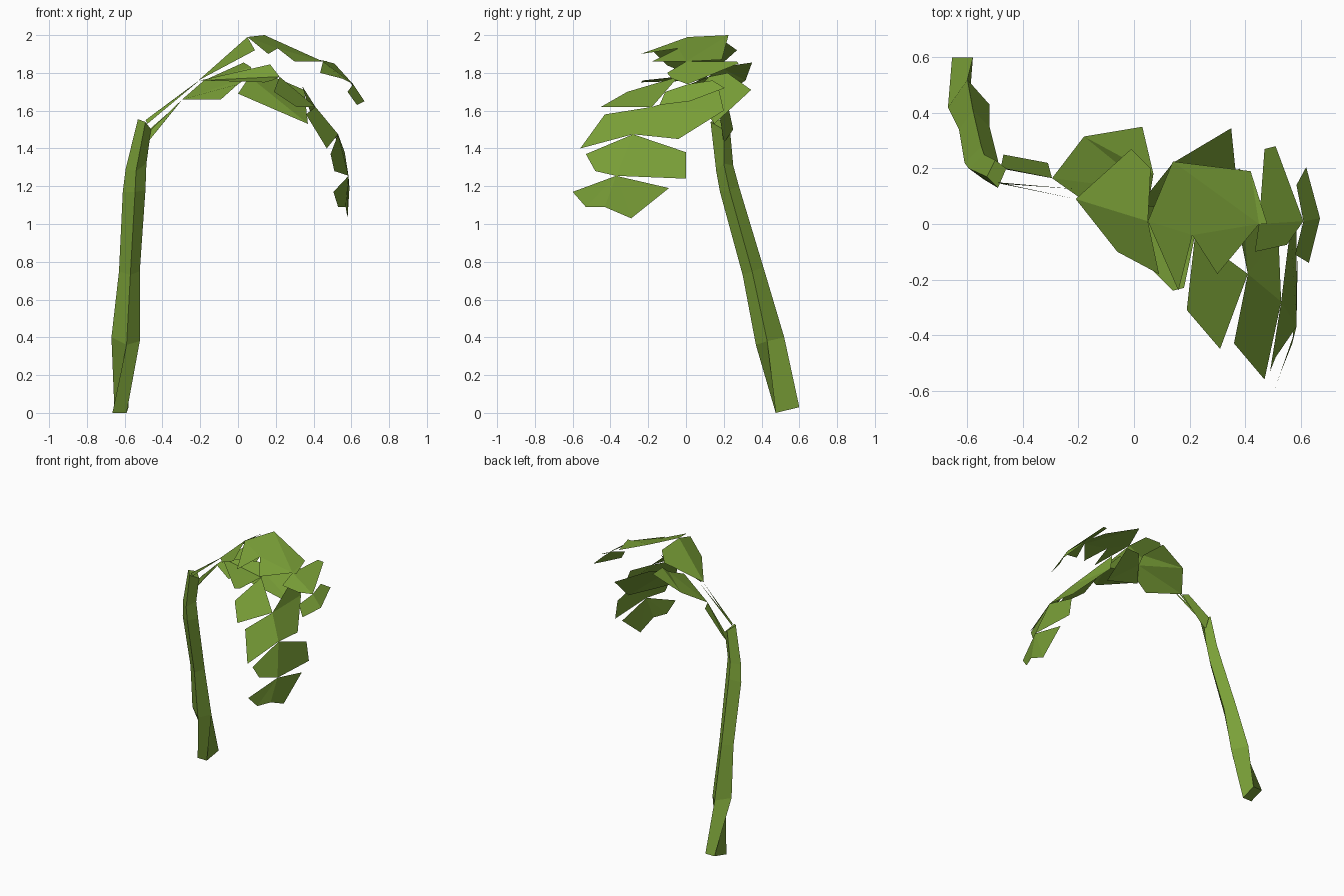
import bpy, bmesh

green = bpy.data.materials.new("leaf_green")
green.diffuse_color = (0.20, 0.36, 0.04, 1)


def make(name, polys):
    """One flat-shaded object from a list of polygons, shared points welded."""
    bm = bmesh.new()
    for poly in polys:
        bm.faces.new([bm.verts.new(p) for p in poly])
    bmesh.ops.remove_doubles(bm, verts=bm.verts[:], dist=0.0005)
    bmesh.ops.triangulate(bm, faces=[f for f in bm.faces if len(f.verts) > 4])
    me = bpy.data.meshes.new(name)
    bm.to_mesh(me)
    bm.free()
    me.materials.append(green)
    ob = bpy.data.objects.new(name, me)
    bpy.context.collection.objects.link(ob)


def leaf(name, a, b, front, back):
    """Folded leaf: two blades sharing the midrib a-b."""
    polys = []
    if front:
        polys.append([a, *front, b])
    if back:
        polys.append([b, *reversed(back), a])
    make(name, polys)


# Four-sided leaning stem, rings ordered left, front, right, back
rings = [
    [(-.655, .60, .03), (-.665, .475, 0), (-.59, .475, 0), (-.58, .60, .03)],
    [(-.67, .42, .40), (-.59, .37, .36), (-.52, .43, .38), (-.60, .52, .40)],
    [(-.63, .34, .75), (-.57, .30, .73), (-.52, .35, .75), (-.58, .41, .77)],
    [(-.61, .22, 1.17), (-.545, .18, 1.17), (-.49, .23, 1.18), (-.55, .28, 1.20)],
    [(-.595, .20, 1.29), (-.54, .16, 1.28), (-.485, .20, 1.32), (-.54, .25, 1.31)],
    [(-.53, .17, 1.555), (-.49, .13, 1.54), (-.46, .20, 1.50), (-.50, .23, 1.53)],
]
sides = [[r[i], r[(i + 1) % 4], s[(i + 1) % 4], s[i]]
         for r, s in zip(rings, rings[1:]) for i in range(4)]
make("stem", [rings[0][::-1], rings[-1]] + sides)

# Thin stalks carrying the two fronds
make("upper_stalk", [
    [(-.49, .15, 1.55), (-.48, .145, 1.53), (-.20, .125, 1.765)],
    [(-.49, .15, 1.55), (-.48, .145, 1.53), (-.21, .09, 1.755)]])
make("lower_stalk", [
    [(-.48, .20, 1.43), (-.47, .25, 1.50), (-.31, .22, 1.64), (-.295, .165, 1.66)],
    [(-.48, .20, 1.43), (-.46, .20, 1.50), (-.295, .165, 1.66)]])

# Upper frond
u = [(-.21, .09, 1.76), (.05, .01, 1.99), (.45, 0, 1.86), (.61, .01, 1.74), (.67, .02, 1.65)]
leaf("upper_leaf_1", u[0], u[1],
     [(-.06, -.10, 1.84), (.09, -.18, 1.92)],
     [(-.01, .27, 1.92), (.06, .20, 1.97)])
leaf("upper_leaf_2", u[1], u[2],
     [(.16, -.24, 1.90), (.21, -.04, 1.93), (.30, -.18, 1.86)],
     [(.14, .225, 2.0), (.42, .19, 1.87), (.48, 0, 1.86)])
leaf("upper_leaf_3", u[2], u[3],
     [(.435, -.10, 1.80), (.55, -.075, 1.77)],
     [(.47, .27, 1.86), (.51, .28, 1.85)])
leaf("upper_leaf_4", u[3], u[4],
     [(.58, -.11, 1.70), (.63, -.14, 1.63)],
     [(.585, .14, 1.76), (.62, .205, 1.72)])

# Lower drooping frond
w = [(-.295, .165, 1.66), (.06, .12, 1.78), (.22, -.04, 1.78), (.41, -.18, 1.62),
     (.53, -.28, 1.475), (.585, -.37, 1.255), (.58, -.29, 1.03)]
leaf("lower_leaf_1", w[0], w[1],
     [(-.09, .02, 1.66), (.0, .02, 1.74)],
     [(-.18, .315, 1.76), (.03, .35, 1.855), (.07, .18, 1.83)])
leaf("lower_leaf_2", (-.20, .10, 1.76), w[2],
     [(-.02, -.08, 1.755), (.14, -.24, 1.75), (.18, -.23, 1.76)],
     [(.17, .05, 1.845)])
leaf("lower_leaf_3", w[2], w[3],
     [(.19, -.31, 1.70), (.31, -.45, 1.62)], [])
leaf("lower_leaf_3_back", w[1], (.37, .15, 1.53),
     [(.0, .04, 1.69)],
     [(.14, .22, 1.80), (.35, .345, 1.71)])
leaf("lower_leaf_4", w[3], w[4],
     [(.36, -.43, 1.58), (.47, -.56, 1.40)],
     [(.34, .17, 1.73), (.38, .20, 1.60), (.52, -.04, 1.45)])
leaf("lower_leaf_5", w[4], w[5],
     [(.49, -.53, 1.37), (.51, -.48, 1.28)],
     [(.565, 0, 1.38), (.585, 0, 1.24)])
leaf("lower_leaf_6", w[5], w[6],
     [(.505, -.60, 1.17), (.53, -.53, 1.09), (.57, -.43, 1.09)],
     [(.59, -.09, 1.19)])
